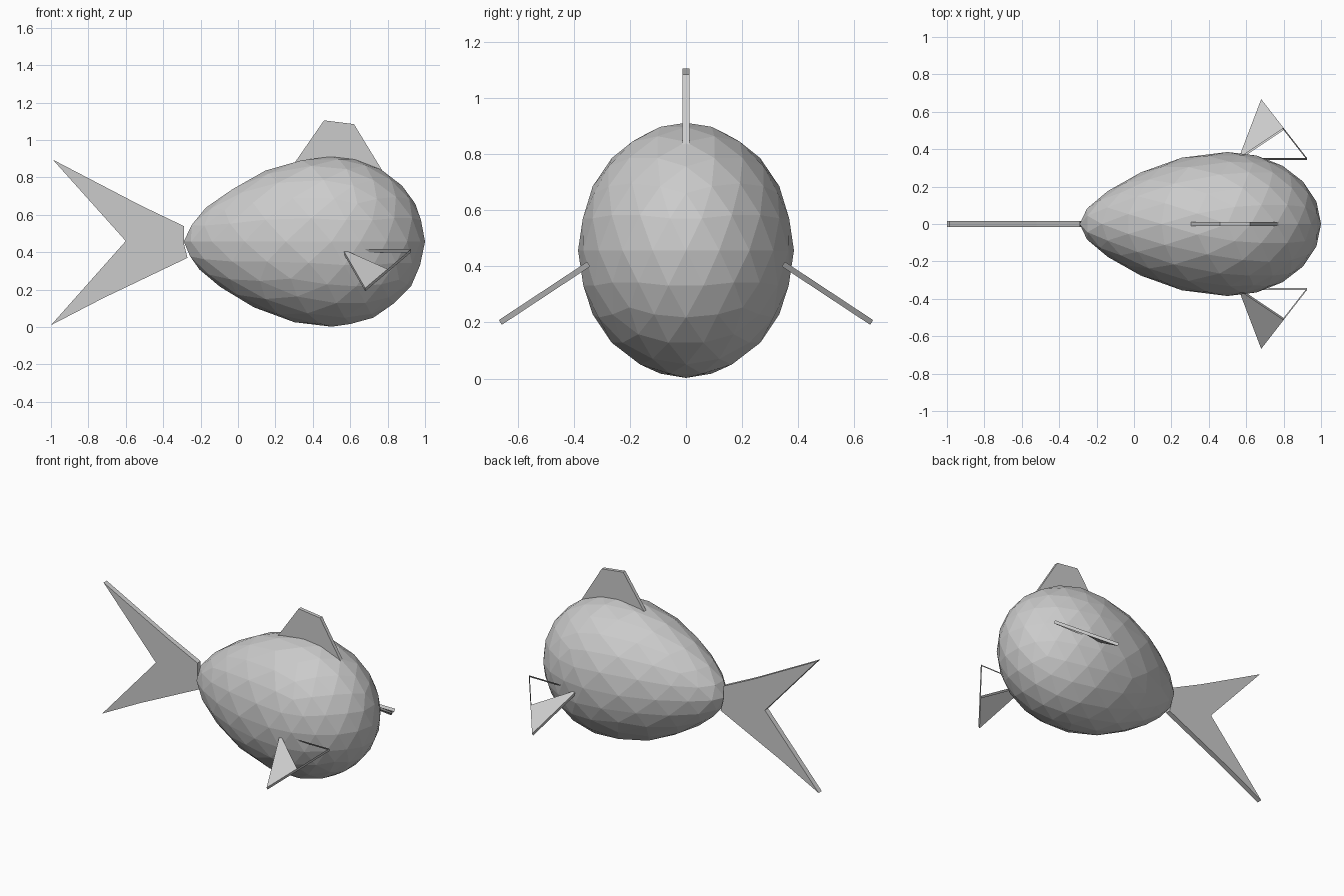
import bpy
import bmesh
from mathutils import Vector

if "Cube" in bpy.data.objects:
    bpy.data.objects.remove(bpy.data.objects["Cube"])


def make_object(name, bm):
    bmesh.ops.recalc_face_normals(bm, faces=bm.faces)
    mesh = bpy.data.meshes.new(name)
    bm.to_mesh(mesh)
    bm.free()
    obj = bpy.data.objects.new(name, mesh)
    bpy.context.collection.objects.link(obj)
    return obj


def plate(name, points, offset, cap=None):
    """Thin slab from an outline; cap picks the corners of the closed faces."""
    bm = bmesh.new()
    offset = Vector(offset)
    front = [bm.verts.new(Vector(p) + offset) for p in points]
    back = [bm.verts.new(Vector(p) - offset) for p in points]
    n = len(points)
    for i in range(n):
        j = (i + 1) % n
        bm.faces.new((front[i], front[j], back[j], back[i]))
    cap = cap or range(n)
    bm.faces.new([front[i] for i in cap])
    bm.faces.new([back[i] for i in reversed(cap)])
    return make_object(name, bm)


# Body: faceted sphere, rounded nose at +x, stretched and tapered towards the tail
bm = bmesh.new()
bmesh.ops.create_icosphere(bm, subdivisions=3, radius=1)
for v in bm.verts:
    u = v.co.x
    taper = 1 - 0.335 * u * u if u < 0 else 1
    v.co = (0.5 + u * (0.79 if u < 0 else 0.5),
            v.co.y * 0.385 * taper,
            0.457 + v.co.z * 0.455 * taper)
make_object("body", bm)

# Forked tail fin
tail = [(-0.29, 0.54), (-0.52, 0.65), (-0.99, 0.895), (-0.6, 0.46),
        (-1.0, 0.01), (-0.72, 0.155), (-0.27, 0.37), (-0.29, 0.45)]
plate("tail_fin", [(x, 0, z) for x, z in tail], (0, 0.017, 0))

# Dorsal fin
dorsal = [(0.29, 0.86), (0.46, 1.105), (0.62, 1.085), (0.80, 0.79)]
plate("dorsal_fin", [(x, 0, z) for x, z in dorsal], (0, 0.012, 0))

# Side fins: sloping outwards and down, front triangle left open as a thin rim
side = [(0.56, 0.0), (0.68, 1.0), (0.80, 0.51), (0.925, 0.0)]
fin = plate("side_fins", [(x, 0.347 + 0.315 * t, 0.408 - 0.208 * t) for x, t in side],
            (0, 0.0055, 0.0083), cap=[0, 1, 2])
mirror = fin.modifiers.new("Mirror", 'MIRROR')
mirror.use_axis = (False, True, False)
mirror.use_mirror_merge = False
